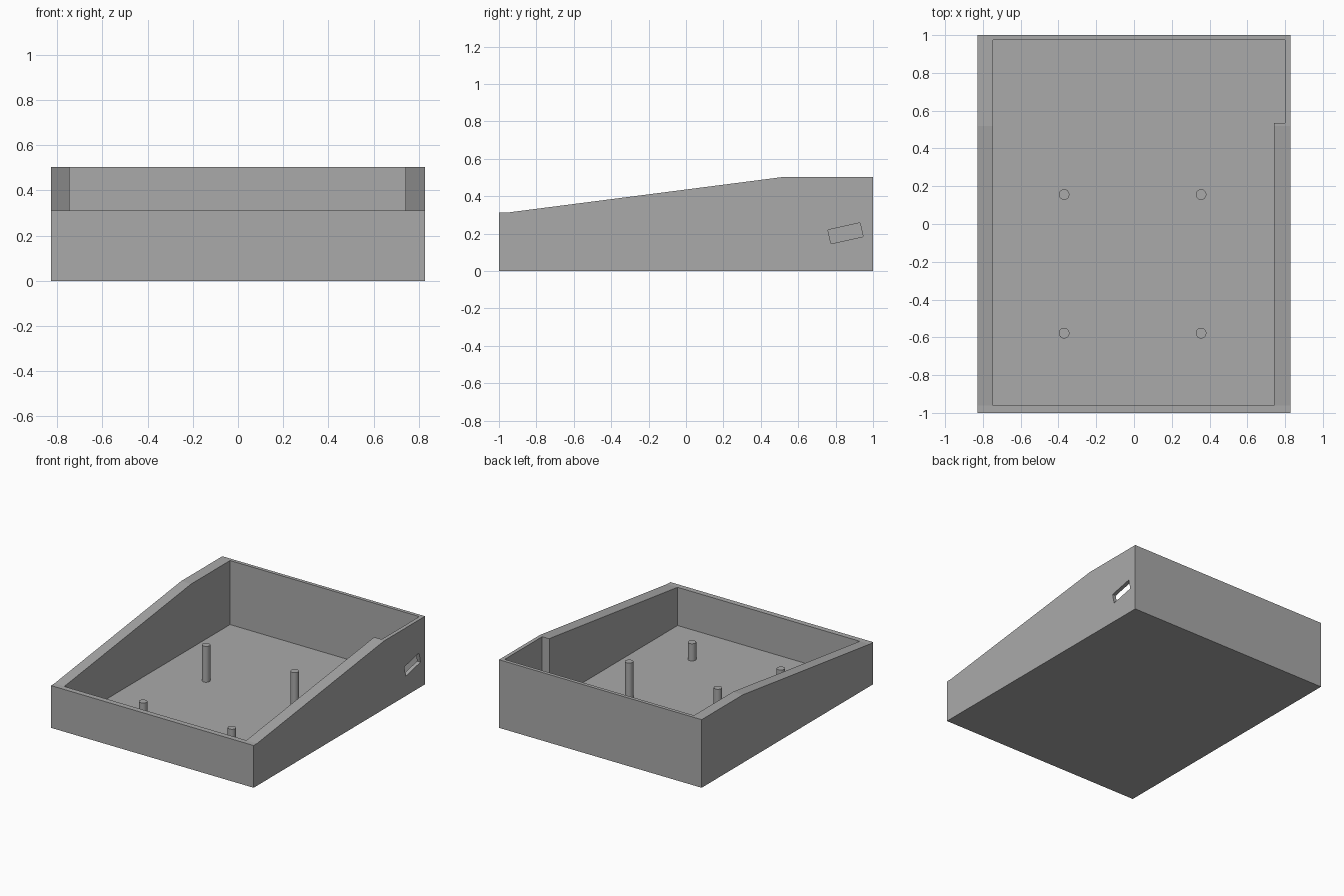
import bpy, bmesh, math
from mathutils import Matrix, Vector

cube = bpy.data.objects.get("Cube")
if cube:
    bpy.data.objects.remove(cube, do_unlink=True)

grey = bpy.data.materials.new("plain grey")
grey.use_nodes = True
GREY = (0.4, 0.4, 0.4, 1)
grey.diffuse_color = GREY
grey.node_tree.nodes["Principled BSDF"].inputs["Base Color"].default_value = GREY


def prism(name, points, direction):
    """Extrude a flat outline of 3D points along a direction."""
    bm = bmesh.new()
    face = bm.faces.new([bm.verts.new(p) for p in points])
    top = bmesh.ops.extrude_face_region(bm, geom=[face])["geom"]
    moved = [v for v in top if isinstance(v, bmesh.types.BMVert)]
    bmesh.ops.translate(bm, verts=moved, vec=Vector(direction))
    bmesh.ops.recalc_face_normals(bm, faces=bm.faces)
    mesh = bpy.data.meshes.new(name)
    bm.to_mesh(mesh)
    bm.free()
    mesh.materials.append(grey)
    obj = bpy.data.objects.new(name, mesh)
    bpy.context.collection.objects.link(obj)
    return obj


def cut(target, cutter):
    cutter.hide_render = True
    cutter.hide_set(True)
    cutter.display_type = 'WIRE'
    mod = target.modifiers.new(cutter.name, 'BOOLEAN')
    mod.operation = 'DIFFERENCE'
    mod.solver = 'EXACT'
    mod.object = cutter
    bpy.context.view_layer.objects.active = target
    bpy.ops.object.modifier_apply(modifier=mod.name)
    bpy.data.objects.remove(cutter, do_unlink=True)


# Tray body: side profile with a sloping rim, extruded across the width
HALF, FLOOR = 0.828, 0.03
side = [(-1, 0), (1, 0), (1, 0.503), (0.52, 0.503), (-0.96, 0.312), (-1, 0.312)]
tray = prism("tray_body", [(-HALF, y, z) for y, z in side], (2 * HALF, 0, 0))

# Cavity, with the left wall thinned near the back
plan = [(-0.747, -0.96), (0.741, -0.96), (0.741, 0.535), (0.8, 0.535),
        (0.8, 0.974), (-0.747, 0.974)]
cut(tray, prism("cavity_cutter", [(x, y, FLOOR) for x, y in plan], (0, 0, 1)))

# Tilted slot through the thin wall
tilt = Matrix.Rotation(math.radians(12.5), 3, 'X')
slot = [tilt @ Vector((0, y, z)) + Vector((0.77, 0.853, 0.202))
        for y, z in [(-0.088, -0.038), (0.088, -0.038), (0.088, 0.038), (-0.088, 0.038)]]
cut(tray, prism("slot_cutter", slot, (0.1, 0, 0)))

# Four support posts, taller at the back
for row, y, top in [("front", -0.578, 0.157), ("back", 0.156, 0.295)]:
    for hand, x in [("right", -0.37), ("left", 0.355)]:
        ring = [(x + 0.028 * math.cos(a), y + 0.028 * math.sin(a), FLOOR - 0.01)
                for a in (math.tau * i / 32 for i in range(32))]
        post = prism(f"{row}_{hand}_post", ring, (0, 0, top - FLOOR + 0.01))
        bpy.ops.object.select_all(action='DESELECT')
        post.select_set(True)
        bpy.context.view_layer.objects.active = post
        bpy.ops.object.shade_smooth_by_angle(angle=math.radians(30))
